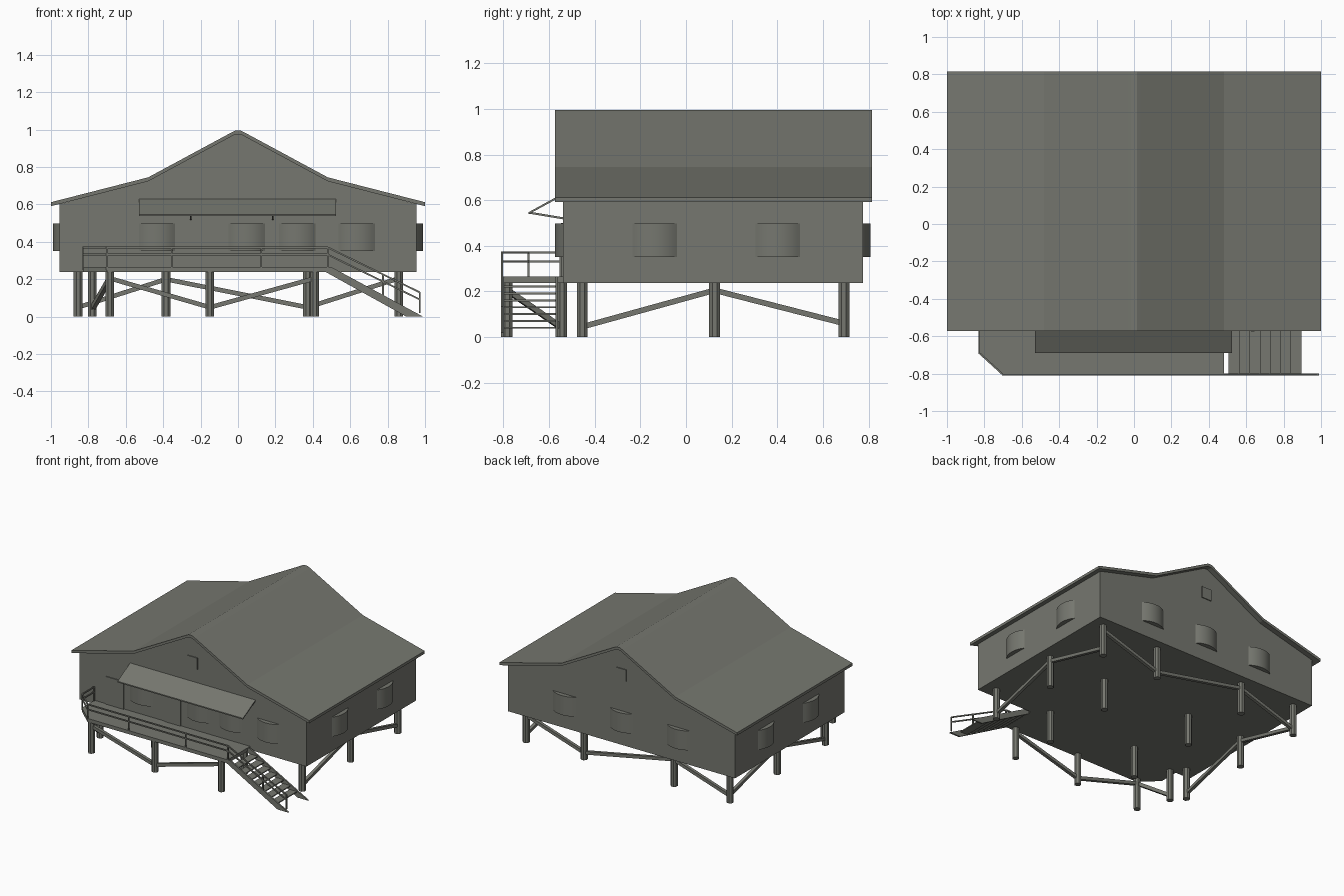
import bpy, bmesh, math
from mathutils import Vector, Matrix

if "Cube" in bpy.data.objects:
    bpy.data.objects.remove(bpy.data.objects["Cube"])

mat = bpy.data.materials.new("weathered grey")
mat.diffuse_color = (0.18, 0.185, 0.16, 1)
mat.use_nodes = True
mat.node_tree.nodes["Principled BSDF"].inputs["Base Color"].default_value = mat.diffuse_color


def finish(name, bm, smooth=False):
    bmesh.ops.recalc_face_normals(bm, faces=bm.faces)
    me = bpy.data.meshes.new(name)
    bm.to_mesh(me)
    bm.free()
    me.materials.append(mat)
    ob = bpy.data.objects.new(name, me)
    bpy.context.collection.objects.link(ob)
    if smooth:
        bpy.ops.object.select_all(action='DESELECT')
        ob.select_set(True)
        bpy.context.view_layer.objects.active = ob
        bpy.ops.object.shade_smooth_by_angle(angle=math.radians(30))
    return ob


def prism(name, pts, axis, a, b, smooth=False):
    """Extrude a 2D outline along an axis from a to b."""
    place = {'x': lambda u, v, t: (t, u, v),
             'y': lambda u, v, t: (u, t, v),
             'z': lambda u, v, t: (u, v, t)}[axis]
    bm = bmesh.new()
    lo = [bm.verts.new(place(u, v, a)) for u, v in pts]
    hi = [bm.verts.new(place(u, v, b)) for u, v in pts]
    bm.faces.new(lo)
    bm.faces.new(hi)
    n = len(pts)
    for i in range(n):
        j = (i + 1) % n
        bm.faces.new((lo[i], lo[j], hi[j], hi[i]))
    return finish(name, bm, smooth)


def box(name, x0, x1, y0, y1, z0, z1):
    return prism(name, [(x0, y0), (x1, y0), (x1, y1), (x0, y1)], 'z', z0, z1)


def beam(name, p, q, w, sides=4):
    """Straight bar of width w between two points."""
    p, q = Vector(p), Vector(q)
    d = q - p
    r = w / 2 / math.cos(math.pi / sides)
    m = (Matrix.Translation((p + q) / 2) @ d.to_track_quat('Z', 'Y').to_matrix().to_4x4()
         @ Matrix.Rotation(math.pi / sides, 4, 'Z'))
    bm = bmesh.new()
    bmesh.ops.create_cone(bm, cap_ends=True, segments=sides, radius1=r, radius2=r,
                          depth=d.length, matrix=m)
    return finish(name, bm, sides > 4)


def path(name, pts, w):
    for p, q in zip(pts, pts[1:]):
        beam(name, p, q, w)


def bow_window(name, origin, along, out, w=0.195, depth=0.034):
    """Shallow curved bay standing out from a wall."""
    o, al, ou = Vector(origin), Vector(along), Vector(out)
    r = (w * w / 4 + depth * depth) / (2 * depth)
    half = math.asin(w / 2 / r)
    arc = []
    for i in range(11):
        t = half * (i / 5 - 1)
        arc.append(o + al * r * math.sin(t) + ou * (r * math.cos(t) - r + depth))
    arc = [arc[0] - ou * 0.01] + arc + [arc[-1] - ou * 0.01]
    prism(name, [tuple(p) for p in arc], 'z', 0.35, 0.497, True)


# Roof and walled body share one gable profile
top = [(-1, 0.612), (-0.48, 0.745), (-0.035, 0.985), (-0.015, 0.995),
       (0.015, 0.995), (0.035, 0.985), (0.48, 0.745), (1, 0.612)]
under = [(x, z - 0.021) for x, z in top]
prism("roof", top + under[::-1], 'y', -0.573, 0.815)
wall = [(-0.955, 0.602)] + [(x, z + 0.002) for x, z in under[1:-1]] + [(0.955, 0.602)]
prism("house_walls", [(-0.955, 0.238)] + wall + [(0.955, 0.238)], 'y', -0.54, 0.775)

# Stilts
for x in (-0.855, -0.385, 0.372, 0.86):
    for y in (-0.455, 0.125, 0.692):
        beam("stilt", (x, y, 0), (x, y, 0.245), 0.047, 8)
for x, y in ((-0.685, -0.783), (-0.15, -0.783), (0.41, -0.783), (-0.78, -0.543)):
    beam("deck_post", (x, y, 0), (x, y, 0.245), 0.045, 8)

# Zigzag braces between stilts
path("back_brace", [(-0.855, 0.692, 0.05), (-0.385, 0.692, 0.2),
                    (0.372, 0.692, 0.05), (0.86, 0.692, 0.205)], 0.024)
for x in (-0.855, 0.86):
    path("side_brace", [(x, -0.455, 0.045), (x, 0.125, 0.205), (x, 0.692, 0.06)], 0.024)
path("deck_brace", [(-0.78, -0.543, 0.04), (-0.685, -0.783, 0.205),
                    (-0.15, -0.783, 0.05), (0.41, -0.783, 0.205)], 0.024)

# Deck with a cut corner
prism("deck", [(-0.83, -0.54), (-0.83, -0.69), (-0.70, -0.81), (0.48, -0.81),
               (0.48, -0.54)], 'z', 0.238, 0.265)

# Deck railing running on down the stair
edge = [(-0.827, -0.55), (-0.827, -0.69), (-0.70, -0.806), (0.48, -0.806)]
for h in (0.37, 0.332):
    path("railing", [(x, y, h) for x, y in edge] + [(0.972, -0.806, h - 0.24)], 0.009)
for x, y in edge + [(-0.355, -0.806), (0.125, -0.806)]:
    beam("railing_post", (x, y, 0.25), (x, y, 0.372), 0.009)
for x, z in ((0.775, 0.225), (0.972, 0.132)):
    beam("stair_railing_post", (x, -0.806, z - 0.135 if x < 0.9 else 0.02),
         (x, -0.806, z), 0.009)

# Stair: two stringers and open treads
for y in (-0.81, -0.572):
    prism("stair_stringer", [(0.47, 0.238), (0.47, 0.265), (0.50, 0.265), (0.99, 0),
                             (0.90, 0)], 'y', y, y + 0.012)
for i in range(7):
    x, z = 0.505 + 0.055 * i, 0.225 - 0.03 * i
    box("stair_tread", x, x + 0.06, -0.8, -0.565, z - 0.008, z)

# Awning on two brackets
prism("awning", [(-0.535, 0.632), (-0.69, 0.547), (-0.69, 0.538), (-0.535, 0.622)],
      'x', -0.53, 0.525)
for x in (-0.252, 0.185):
    beam("awning_bracket", (x, -0.685, 0.545), (x, -0.535, 0.52), 0.009)

# Bow windows on every wall
for x in (-0.433, 0.047, 0.318, 0.635):
    bow_window("front_window", (x, -0.54), (1, 0), (0, -1))
for x in (-0.48, 0, 0.48):
    bow_window("back_window", (x, 0.775), (1, 0), (0, 1))
for s in (-1, 1):
    for y in (-0.138, 0.402):
        bow_window("side_window", (s * 0.955, y), (0, 1), (s, 0))

# Doors and gable hatches
box("left_door", -0.73, -0.58, -0.547, -0.535, 0.26, 0.475)
box("main_door", -0.235, -0.1, -0.547, -0.535, 0.26, 0.5)
for y in (-0.541, 0.776):
    box("gable_hatch", -0.043, 0.04, y - 0.006, y + 0.006, 0.733, 0.82)
